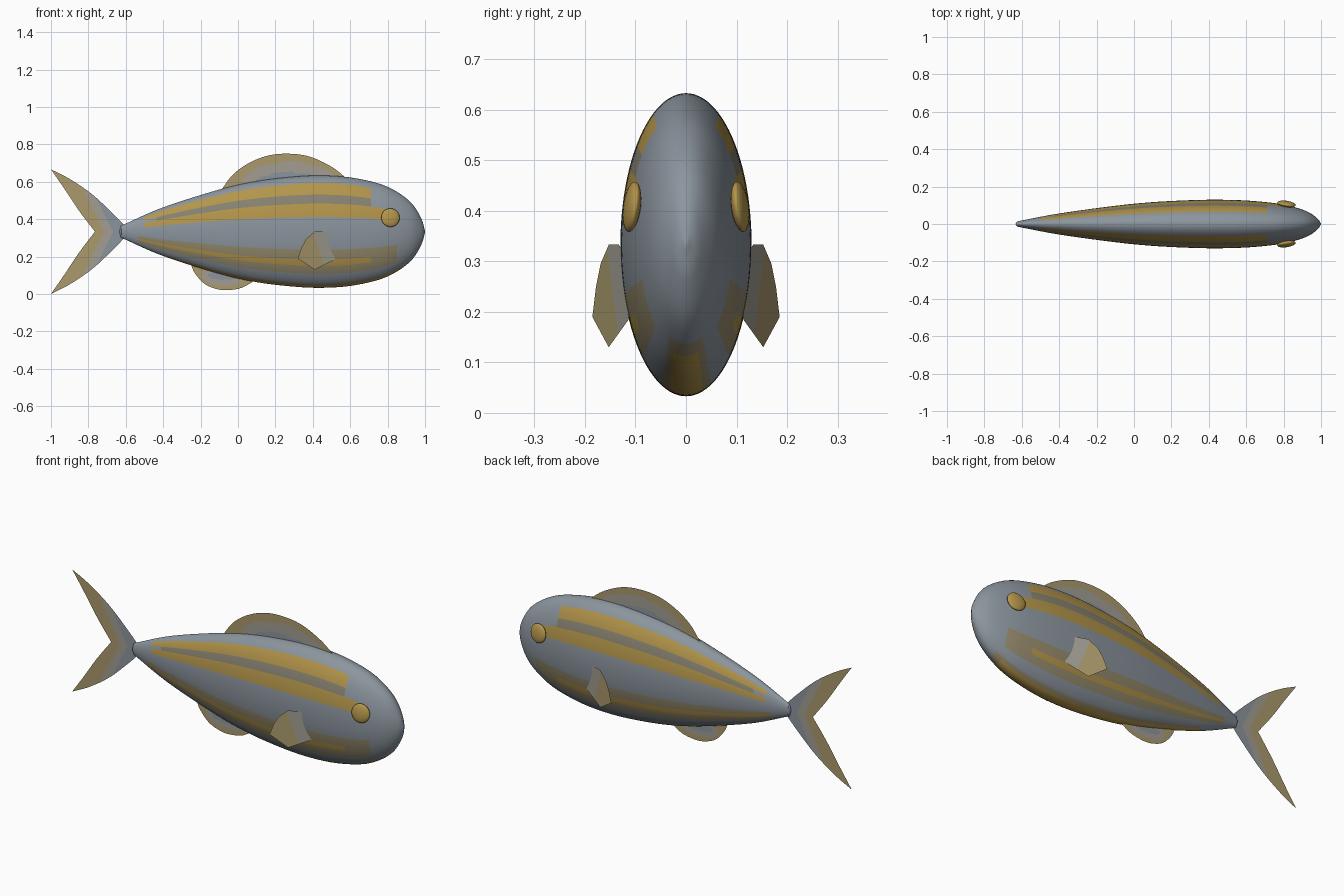
import bpy, bmesh, math
from mathutils import Vector

cube = bpy.data.objects.get("Cube")
if cube:
    bpy.data.objects.remove(cube, do_unlink=True)


def material(name, rgb):
    m = bpy.data.materials.new(name)
    m.use_nodes = True
    m.diffuse_color = (*rgb, 1)
    m.node_tree.nodes["Principled BSDF"].inputs["Base Color"].default_value = (*rgb, 1)
    return m


SKIN, GOLD, OLIVE, DULL, TAN, PALE = range(6)
MATS = [material("blue grey skin", (.26, .30, .34)),
        material("gold", (.45, .30, .07)),
        material("olive grey", (.24, .225, .165)),
        material("dull gold", (.30, .255, .15)),
        material("fin tan", (.40, .32, .15)),
        material("fin pale grey", (.36, .34, .29))]
MID = .333


def finish(bm, name, rule, smooth=False):
    for f in bm.faces:
        f.material_index = rule(f.calc_center_median())
        f.smooth = smooth
    mesh = bpy.data.meshes.new(name)
    bm.to_mesh(mesh)
    bm.free()
    for m in MATS:
        mesh.materials.append(m)
    ob = bpy.data.objects.new(name, mesh)
    bpy.context.collection.objects.link(ob)
    return ob


def spline(pts, steps):
    """Smooth curve through the points."""
    p = [Vector(q) for q in pts]
    p = [2 * p[0] - p[1]] + p + [2 * p[-1] - p[-2]]
    out = []
    for a, b, c, d in zip(p, p[1:], p[2:], p[3:]):
        for i in range(steps):
            t = i / steps
            out.append(.5 * (2 * b + (c - a) * t + (2 * a - 5 * b + 4 * c - d) * t * t
                             + (3 * b - a - 3 * c + d) * t ** 3))
    return out + [p[-2]]


# Body: elliptical rings along x, striped by relative height
profile = spline([(-.633, .004), (-.625, .03), (-.6, .043), (-.4, .13), (-.1, .225), (.1, .27),
                  (.3, .294), (.45, .3), (.6, .29), (.75, .258), (.85, .213), (.93, .15),
                  (.98, .07), (1, .004)], 7)


def radius(x):
    for a, b in zip(profile, profile[1:]):
        if a.x <= x <= b.x:
            return a.y + (b.y - a.y) * (x - a.x) / (b.x - a.x)
    return .004


def stripes(c):
    h = (c.z - MID) / radius(c.x)
    x = c.x
    if -.5 < x < .71 and .66 < h < .86:
        return GOLD
    if -.5 < x < .78 and .29 < h < .50:
        return GOLD
    if -.42 < x < .72 and .5 <= h <= .66:
        return OLIVE
    if -.52 < x < .85 and -.74 < h < -.34:
        return GOLD if x < .72 and -.62 < h < -.48 else DULL
    if -.4 < x < .88 and h < -.92:
        return GOLD if x < .84 and h < -.965 else DULL
    return SKIN


SIDES = 96
bm = bmesh.new()
rings = []
for x, r in profile:
    rings.append([bm.verts.new((x, .433 * r * math.sin(a), MID + r * math.cos(a)))
                  for a in (math.tau * i / SIDES for i in range(SIDES))])
for p, q in zip(rings, rings[1:]):
    for i in range(SIDES):
        j = (i + 1) % SIDES
        bm.faces.new((p[i], p[j], q[j], q[i]))
bm.faces.new(rings[0])
bm.faces.new(rings[-1])
bmesh.ops.recalc_face_normals(bm, faces=bm.faces)
finish(bm, "body", stripes, True)


# Dorsal and anal fins: thin sheets from inside the body to a curved rim
def median_fin(name, rim, sign, centre, pale, inner):
    bm = bmesh.new()
    rows = 16
    cols = []
    for x, z in spline(rim, 12):
        root = MID + sign * .9 * radius(x)
        cols.append([bm.verts.new((x, 0, root + (z - root) * k / rows)) for k in range(rows + 1)])
    for a, b in zip(cols, cols[1:]):
        for k in range(rows):
            bm.faces.new((a[k], b[k], b[k + 1], a[k + 1]))

    def bands(c):
        def inside(size):
            return ((c.x - centre[0]) / size[0]) ** 2 + ((c.z - centre[1]) / size[1]) ** 2 < 1
        return SKIN if inside(inner) else PALE if inside(pale) else TAN
    finish(bm, name, bands)


median_fin("dorsal_fin", [(-.09, .555), (-.03, .635), (.05, .695), (.15, .737), (.26, .75),
                          (.38, .735), (.5, .68), (.59, .61)], 1, (.28, .58), (.26, .127), (.2, .07))
median_fin("anal_fin", [(-.255, .165), (-.23, .11), (-.18, .055), (-.12, .028), (-.06, .02),
                        (.02, .033), (.09, .072)], -1, (-.07, .1), (.12, .055), (.09, .025))


def banded_sheet(name, outline, cuts, rule):
    """Flat outline, split along straight lines so each band is its own face."""
    bm = bmesh.new()
    bm.faces.new([bm.verts.new(p) for p in outline])
    bmesh.ops.triangulate(bm, faces=bm.faces)
    for co, no in cuts:
        bmesh.ops.bisect_plane(bm, geom=bm.verts[:] + bm.edges[:] + bm.faces[:],
                               plane_co=co, plane_no=no)
    return finish(bm, name, rule)


# Tail: two mirrored lobes with chevron bands
for name, s in (("upper_tail_lobe", 1), ("lower_tail_lobe", -1)):
    lead = spline([(-.61, .036), (-.67, .098), (-.78, .2), (-.9, .282), (-1, .333)], 4)
    trail = spline([(-1, .333), (-.93, .232), (-.85, .112), (-.765, 0)], 4)
    pts = [(x, 0, MID + s * z) for x, z in lead + trail[1:] + [Vector((-.61, 0))]]
    n = Vector((1, 0, s * .5))
    cuts = [(Vector((x, 0, MID)), n) for x in (-.715, -.668)]

    def chevron(c, n=n):
        d = (c - Vector((0, 0, MID))).dot(n)
        return TAN if d < -.715 else PALE if d < -.668 else SKIN
    banded_sheet(name, pts, cuts, chevron)

# Pectoral fins (swept out and back) and eyes, one per side
for side, s in (("left", 1), ("right", -1)):
    pts = [(x, s * (.153 - .36 * (x - .41)), z) for x, z in
           ((.48, .325), (.465, .333), (.41, .333), (.365, .295), (.34, .25), (.32, .19),
            (.41, .13), (.52, .185))]
    co, n = Vector((.425, 0, .26)), Vector((1, 0, .35))
    banded_sheet(side + "_pectoral_fin", pts, [(co, n)],
                 lambda c: PALE if (c - co).dot(n) > 0 else TAN)

    bm = bmesh.new()
    bmesh.ops.create_uvsphere(bm, u_segments=24, v_segments=16, radius=.05)
    eye = finish(bm, side + "_eye", lambda c: GOLD, True)
    eye.scale = (1, .32, 1)
    eye.rotation_euler = (s * .13, 0, -s * .15)
    eye.location = (.815, s * .107, .408)
